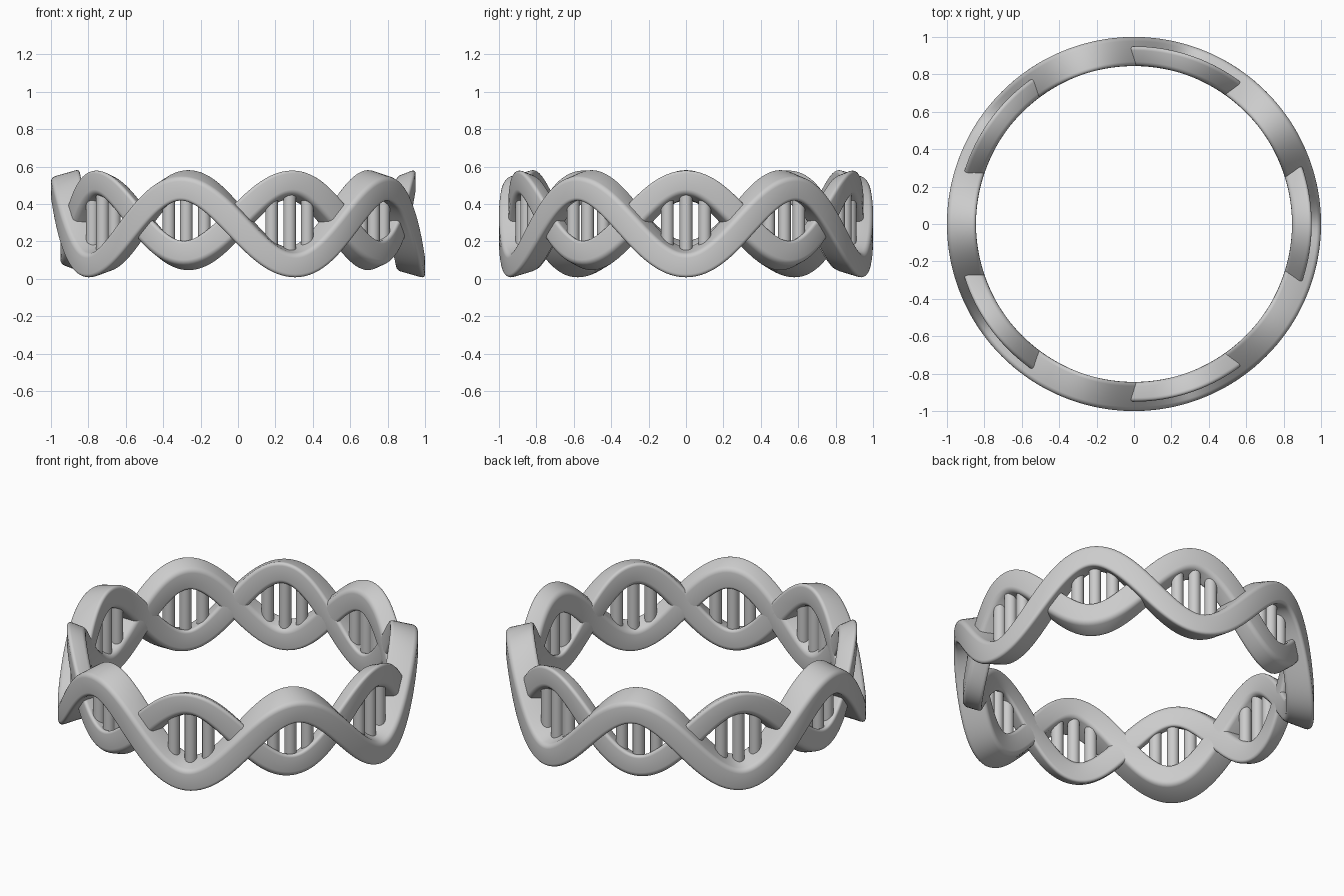
import bpy, bmesh
from math import sin, cos, pi, radians, sqrt

if "Cube" in bpy.data.objects:
    bpy.data.objects.remove(bpy.data.objects["Cube"])

WAVES = 5
STEPS = 300


def finish(bm, name):
    bmesh.ops.recalc_face_normals(bm, faces=bm.faces)
    me = bpy.data.meshes.new(name)
    bm.to_mesh(me)
    bm.free()
    ob = bpy.data.objects.new(name, me)
    bpy.context.collection.objects.link(ob)
    bpy.ops.object.select_all(action='DESELECT')
    ob.select_set(True)
    bpy.context.view_layer.objects.active = ob
    bpy.ops.object.shade_smooth_by_angle(angle=radians(35))
    return ob


def rounded_rect(hw, hh, r, seg=4):
    pts = []
    for k, (sx, sy) in enumerate([(1, 1), (-1, 1), (-1, -1), (1, -1)]):
        for i in range(seg + 1):
            a = k * pi / 2 + i / seg * pi / 2
            pts.append((sx * (hw - r) + r * cos(a), sy * (hh - r) + r * sin(a)))
    return pts


def strand(name, r_in, r_out, mid, amp, phase, tilt, half=0.065, rnd=0.022):
    """Wavy band swept round the ring, its section kept square to the path."""
    rc, hw = (r_in + r_out) / 2, (r_out - r_in) / 2
    prof = rounded_rect(hw, half, rnd)
    bm = bmesh.new()
    rings = []
    for i in range(STEPS):
        t = 2 * pi * i / STEPS
        z = mid + amp * cos(WAVES * (t - phase))
        slope = -amp * WAVES * sin(WAVES * (t - phase)) / rc
        n = sqrt(1 + slope * slope)
        ring = []
        for u, v in prof:
            a = t - v * slope / n / rc
            r = rc + u
            ring.append(bm.verts.new((r * cos(a), r * sin(a),
                                      z + v / n + tilt * u / hw)))
        rings.append(ring)
    m = len(prof)
    for i in range(STEPS):
        p, q = rings[i], rings[(i + 1) % STEPS]
        for j in range(m):
            k = (j + 1) % m
            bm.faces.new((p[j], q[j], q[k], p[k]))
    return finish(bm, name)


# Two interlaced strands, the second one narrower and set inside the first
strand("outer_strand", 0.845, 1.0, 0.295, 0.205, radians(36), -0.022)
strand("inner_strand", 0.845, 0.95, 0.313, 0.188, 0.0, 0.02)

# Three upright rungs in each of the ten openings
bm = bmesh.new()
for cell in range(2 * WAVES):
    for k in (-1, 0, 1):
        a = radians(36 * cell + 6.4 * k)
        h = 0.40 if k == 0 else 0.34
        res = bmesh.ops.create_cone(bm, cap_ends=True, segments=24,
                                    radius1=0.034, radius2=0.034, depth=h)
        bmesh.ops.translate(bm, verts=res['verts'],
                            vec=(0.895 * cos(a), 0.895 * sin(a), 0.303))
finish(bm, "rungs")
